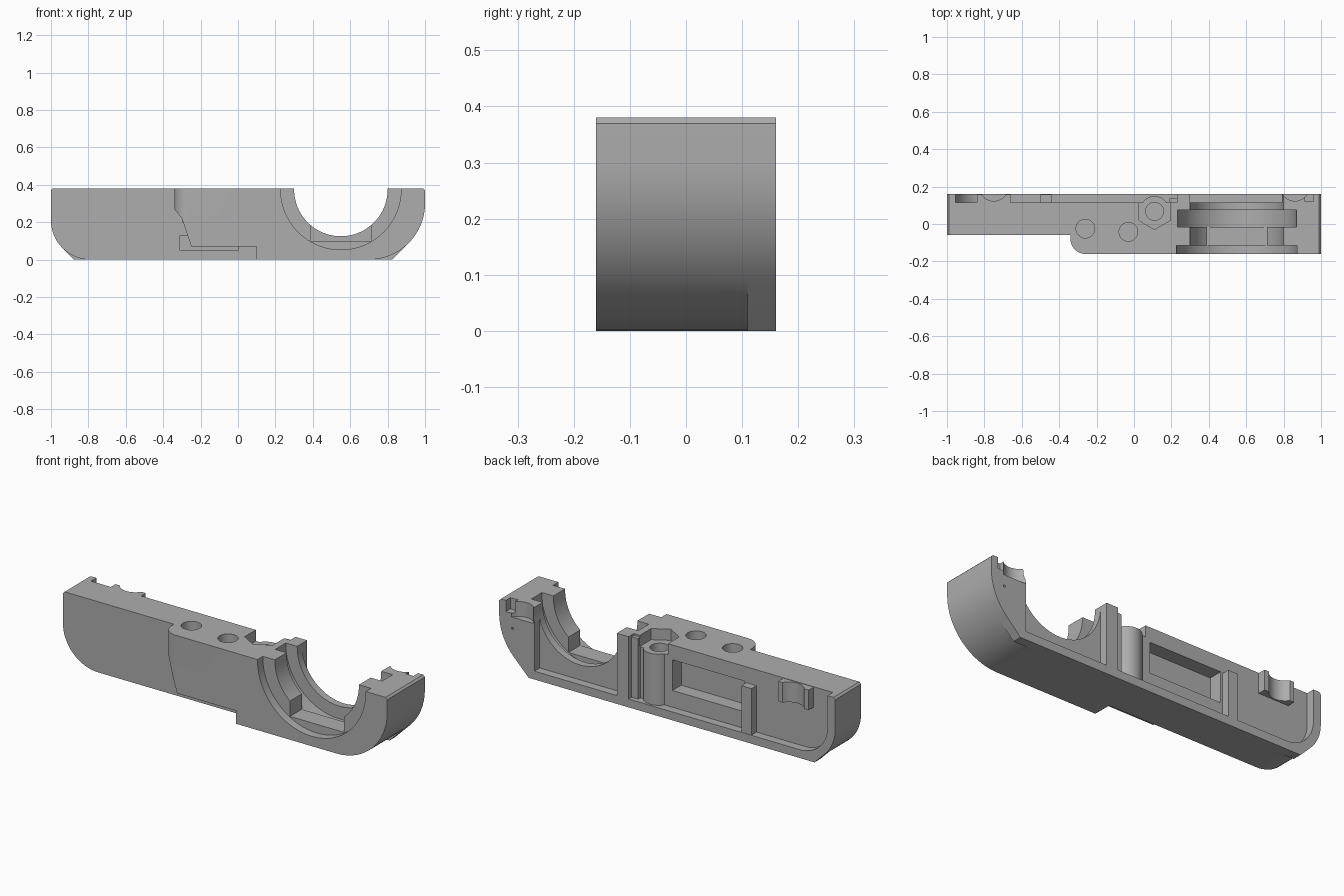
import bpy, bmesh, math
from mathutils import Vector

cube = bpy.data.objects.get("Cube")
if cube:
    bpy.data.objects.remove(cube, do_unlink=True)

grey = bpy.data.materials.new("plain_grey")
grey.use_nodes = True
grey.diffuse_color = (0.42, 0.42, 0.42, 1)
grey.node_tree.nodes["Principled BSDF"].inputs["Base Color"].default_value = (0.42, 0.42, 0.42, 1)

TOP, BACK, WALL = 0.38, 0.16, 0.11


def prism(name, pts, lo, hi, axis="y"):
    """Extrude a flat outline (x,z along y, or x,y along z)."""
    bm = bmesh.new()
    put = (lambda p: (p[0], lo, p[1])) if axis == "y" else (lambda p: (p[0], p[1], lo))
    face = bm.faces.new([bm.verts.new(put(p)) for p in pts])
    ext = bmesh.ops.extrude_face_region(bm, geom=[face])
    step = Vector((0, hi - lo, 0)) if axis == "y" else Vector((0, 0, hi - lo))
    bmesh.ops.translate(bm, vec=step, verts=[v for v in ext["geom"] if isinstance(v, bmesh.types.BMVert)])
    bmesh.ops.recalc_face_normals(bm, faces=bm.faces)
    mesh = bpy.data.meshes.new(name)
    bm.to_mesh(mesh)
    bm.free()
    mesh.materials.append(grey)
    ob = bpy.data.objects.new(name, mesh)
    bpy.context.collection.objects.link(ob)
    return ob


def arc(cx, cy, r, a0, a1, n=16):
    angles = [math.radians(a0 + (a1 - a0) * i / n) for i in range(n + 1)]
    return [(cx + r * math.cos(a), cy + r * math.sin(a)) for a in angles]


def disc(cx, cy, r, n=40, turn=0):
    return arc(cx, cy, r, turn, turn + 360, n)[:-1]


def box(name, x0, x1, y0, y1, z0, z1):
    return prism(name, [(x0, z0), (x1, z0), (x1, z1), (x0, z1)], y0, y1)


def combine(target, other, op="DIFFERENCE"):
    mod = target.modifiers.new("combine", "BOOLEAN")
    mod.operation, mod.solver, mod.object = op, "EXACT", other
    bpy.context.view_layer.objects.active = target
    bpy.ops.object.modifier_apply(modifier=mod.name)
    bpy.data.objects.remove(other, do_unlink=True)


# Main body with rounded lower ends and tiny top chamfers
top_edge = [(1, 0.37), (0.99, TOP), (-0.99, TOP), (-1, 0.37)]
body = prism("body", arc(-0.79, 0.21, 0.21, 180, 270) + arc(0.7, 0.3, 0.3, 270, 360) + top_edge,
             -0.16, WALL + 0.005)

# Stepped front: the left part of the front face is set back
step = [(-1.1, 0.5), (-0.34, 0.5), (-0.34, 0.27), (-0.30, 0.22), (-0.25, 0.07),
        (0.1, 0.07), (0.1, -0.1), (-1.1, -0.1)]
combine(body, prism("step_cut", step, -0.3, -0.06))
corner = arc(-0.26, -0.08, 0.08, 180, 270, 8) + [(-0.26, -0.2), (-0.4, -0.2), (-0.4, -0.08)]
combine(body, prism("corner_cut", corner, -0.1, 0.5, "z"))
combine(body, box("front_slot_cut", -0.31, 0, -0.065, -0.04, 0.05, 0.13))

# Back frame with chamfered lower ends
frame = prism("back_frame", arc(-0.79, 0.21, 0.21, 180, 225, 8) + [(-0.877, 0), (0.824, 0)]
              + arc(0.7, 0.3, 0.3, 315, 360, 8) + top_edge, WALL, BACK)
pocket = arc(-0.79, 0.21, 0.165, 180, 270) + [(0.23, 0.045), (0.23, 0.5), (-0.955, 0.5)]
combine(frame, prism("pocket_cut", pocket, 0.05, 0.3))
combine(frame, box("bore_pocket_cut", 0.30, 0.79, 0.05, 0.3, 0.045, 0.5))
combine(body, frame, "UNION")

# Ribs, screw column and nut boss on the back
combine(body, box("rib", -0.5, -0.44, 0.1, 0.158, 0.03, 0.295), "UNION")
combine(body, box("small_post", 0.19, 0.24, 0.1, 0.135, 0.03, 0.37), "UNION")
combine(body, prism("column", disc(0.11, 0.075, 0.075), 0.03, TOP - 0.002, "z"), "UNION")
combine(body, box("nut_boss", -0.84, -0.66, 0.1, 0.158, 0.27, TOP - 0.002), "UNION")

# Sunken window in the back wall
combine(body, box("window_cut", -0.43, 0, 0.04, 0.3, 0.135, 0.30))

# Stepped half-round bore
CX, CZ = 0.55, 0.375
for r, y0, y1 in [(0.25, -0.3, 0.2), (0.322, -0.3, -0.115), (0.318, -0.015, 0.075)]:
    outline = arc(CX, CZ, r, 180, 360, 48) + [(CX + r, 0.5), (CX - r, 0.5)]
    if r < 0.3:
        y1 = 0.115 + 0.1
    combine(body, prism("bore_cut", outline, y0, y1))
combine(body, box("bore_flat_cut", 0.39, 0.71, -0.12, -0.01, 0.10, 0.3))

# Screw holes and nut sockets in the top
for x, y, r, z in [(-0.26, -0.025, 0.05, 0.2), (-0.03, -0.042, 0.05, 0.2),
                   (0.11, 0.068, 0.048, 0.1),
                   (-0.75, 0.2, 0.077, 0.2), (0.86, 0.2, 0.077, 0.3)]:
    combine(body, prism("hole_cut", disc(x, y, r), z, 0.5, "z"))
combine(body, prism("nut_cut", disc(0.11, 0.068, 0.097, 6, 30), 0.32, 0.5, "z"))
combine(body, box("end_notch_cut", 0.915, 0.96, 0.12, 0.3, 0.32, 0.5))
combine(body, prism("pin_hole_cut", disc(0.92, 0.24, 0.006, 12), 0.14, 0.3))

# Smooth the curves, keep the edges crisp
bpy.ops.object.select_all(action="DESELECT")
body.select_set(True)
bpy.context.view_layer.objects.active = body
bpy.ops.object.shade_smooth_by_angle(angle=math.radians(30))
